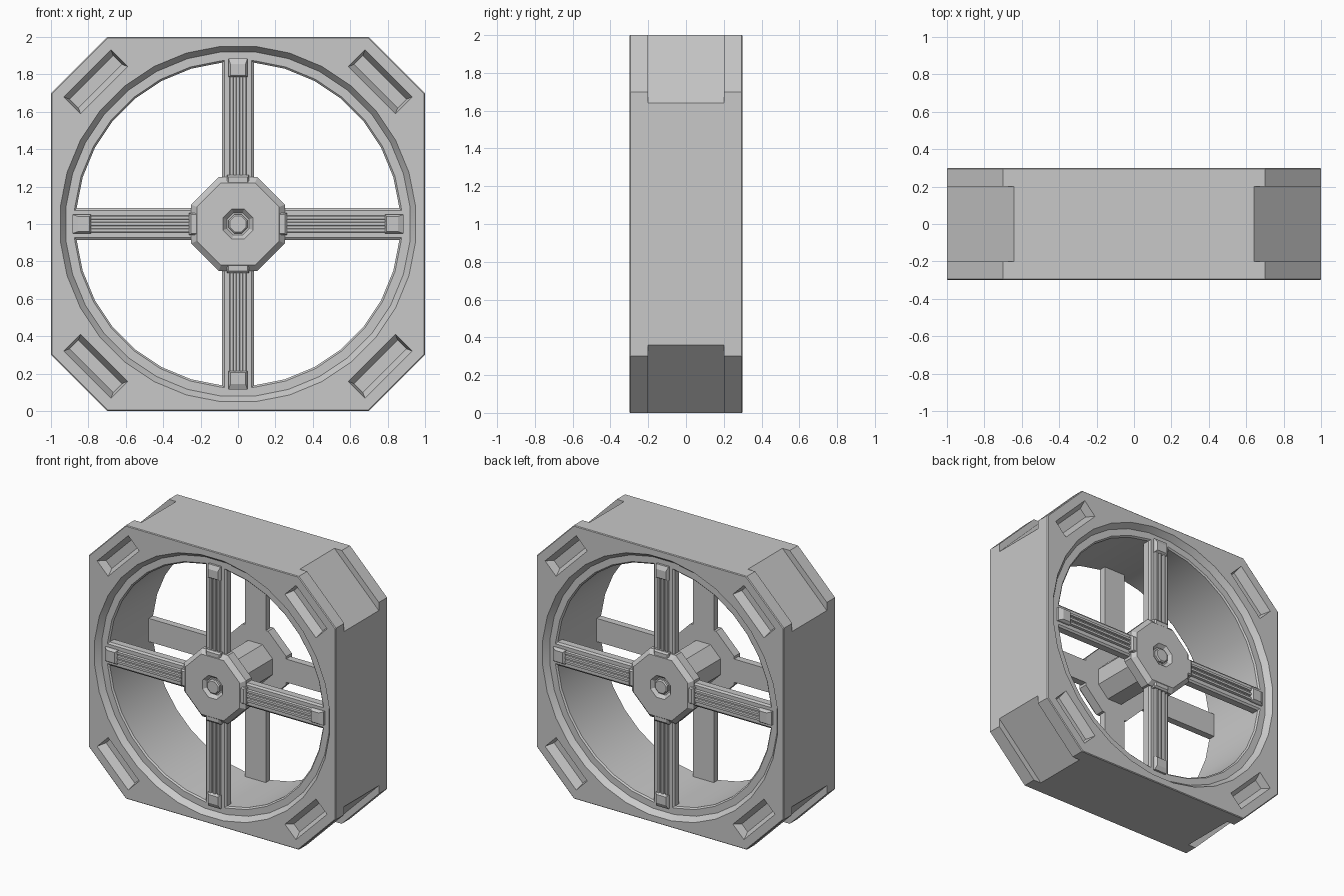
import bpy, bmesh, math
from mathutils import Matrix

if "Cube" in bpy.data.objects:
    bpy.data.objects.remove(bpy.data.objects["Cube"], do_unlink=True)

grey = bpy.data.materials.new("plain grey")
grey.use_nodes = True
COLOUR = (0.58, 0.58, 0.58, 1)
grey.diffuse_color = COLOUR
grey.node_tree.nodes["Principled BSDF"].inputs["Base Color"].default_value = COLOUR

CENTRE = Matrix.Translation((0, 0, 1))
FLIP = Matrix.Scale(-1, 4, (0, 1, 0))


def turns(start=0, both=True):
    """Four quarter turns about the fan axis, on the front or on both sides."""
    spins = [Matrix.Rotation(math.radians(start + 90 * k), 4, 'Y') for k in range(4)]
    return [CENTRE @ s @ f for s in spins for f in ((Matrix(), FLIP) if both else (Matrix(),))]


SIDES = [CENTRE, CENTRE @ FLIP]


def loft(name, loops, copies):
    """Skin matching loops into a closed solid, once per copy matrix."""
    bm = bmesh.new()
    for m in copies:
        rings = [[bm.verts.new(m @ Matrix.Translation(p).translation) for p in l] for l in loops]
        n = len(rings[0])
        for a, b in zip(rings, rings[1:]):
            for i in range(n):
                j = (i + 1) % n
                bm.faces.new((a[i], a[j], b[j], b[i]))
        bm.faces.new(rings[0])
        bm.faces.new(rings[-1])
    bmesh.ops.recalc_face_normals(bm, faces=bm.faces)
    mesh = bpy.data.meshes.new(name)
    bm.to_mesh(mesh)
    bm.free()
    mesh.materials.append(grey)
    obj = bpy.data.objects.new(name, mesh)
    bpy.context.collection.objects.link(obj)
    return obj


def gon(n, apothem, y):
    """Regular polygon with flats on the axes."""
    r = apothem / math.cos(math.pi / n)
    angles = [2 * math.pi * (i + 0.5) / n for i in range(n)]
    return [(r * math.cos(a), y, r * math.sin(a)) for a in angles]


def rect(w, z0, z1, y):
    return [(-w, y, z0), (w, y, z0), (w, y, z1), (-w, y, z1)]


def along(section, z0, z1):
    """Extrude an x, y section along a spoke."""
    return [[(x, y, z) for x, y in section] for z in (z0, z1)]


# Housing: square block with cut corners
def outline(s, y):
    return [(x * s, y, z * s) for x, z in ((0.7, 1), (1, 0.7), (1, -0.7), (0.7, -1),
                                           (-0.7, -1), (-1, -0.7), (-1, 0.7), (-0.7, 1))]


housing = loft("housing", [outline(0.995, -0.3), outline(1, -0.295),
                           outline(1, 0.295), outline(0.995, 0.3)], [CENTRE])

# Stepped air tunnel, corner notches and sunken corner slots
steps = [(0.95, -0.32), (0.95, -0.3), (0.92, -0.26), (0.873, -0.26), (0.863, -0.25)]
steps += [(r, -y) for r, y in reversed(steps)]
cutters = [
    loft("tunnel_cutter", [gon(32, r, y) for r, y in steps], [CENTRE]),
    loft("notch_cutter", [rect(0.4, 1.16, 1.3, y) for y in (-0.2, 0.2)], turns(45, False)),
    loft("slot_cutter", [rect(0.178, 1.012, 1.138, -0.32), rect(0.178, 1.012, 1.138, -0.3),
                         rect(0.165, 1.042, 1.108, -0.24)], turns(45)),
]
bpy.context.view_layer.objects.active = housing
for cutter in cutters:
    cutter.hide_render = True
    mod = housing.modifiers.new(cutter.name, 'BOOLEAN')
    mod.operation = 'DIFFERENCE'
    mod.solver = 'EXACT'
    mod.object = cutter
    bpy.ops.object.modifier_apply(modifier=mod.name)
    bpy.data.objects.remove(cutter, do_unlink=True)

bpy.ops.object.select_all(action='DESELECT')
housing.select_set(True)
bpy.ops.object.shade_smooth_by_angle(angle=math.radians(25))

# Spokes on both faces
spoke = [(-0.085, -0.2), (0.085, -0.2), (0.085, -0.25),
         (0.072, -0.26), (-0.072, -0.26), (-0.085, -0.25)]
loft("spokes", along(spoke, 0.12, 0.873), turns())

# Ribbed strips running along the spokes
ribs = [(0.045, -0.255), (-0.045, -0.255)]
for c in (-0.034, 0, 0.034):
    ribs += [(c - 0.011, -0.264), (c - 0.008, -0.277), (c + 0.008, -0.277), (c + 0.011, -0.264)]
loft("spoke_ribs", along(ribs, 0.2, 0.82), turns())

# Caps at the outer ends and collars at the hub
loft("spoke_caps", [rect(0.05, 0.785, 0.885, -0.255), rect(0.05, 0.785, 0.885, -0.275),
                    rect(0.04, 0.795, 0.855, -0.29)], turns())
loft("hub_collars", [rect(0.06, 0.15, 0.262, -0.2), rect(0.06, 0.15, 0.262, -0.282),
                     rect(0.052, 0.15, 0.25, -0.292)], turns())

# Hubs with a countersunk bolt, joined by the motor shaft
loft("hubs", [gon(8, r, y) for r, y in ((0.25, -0.2), (0.25, -0.265), (0.22, -0.295),
                                        (0.08, -0.295), (0.06, -0.27))], SIDES)
loft("hub_bolts", [gon(8, r, y) for r, y in ((0.05, -0.265), (0.05, -0.285),
                                             (0.042, -0.293))], SIDES)
loft("motor_shaft", [gon(8, 0.14, y) for y in (-0.21, 0.21)], [CENTRE])
